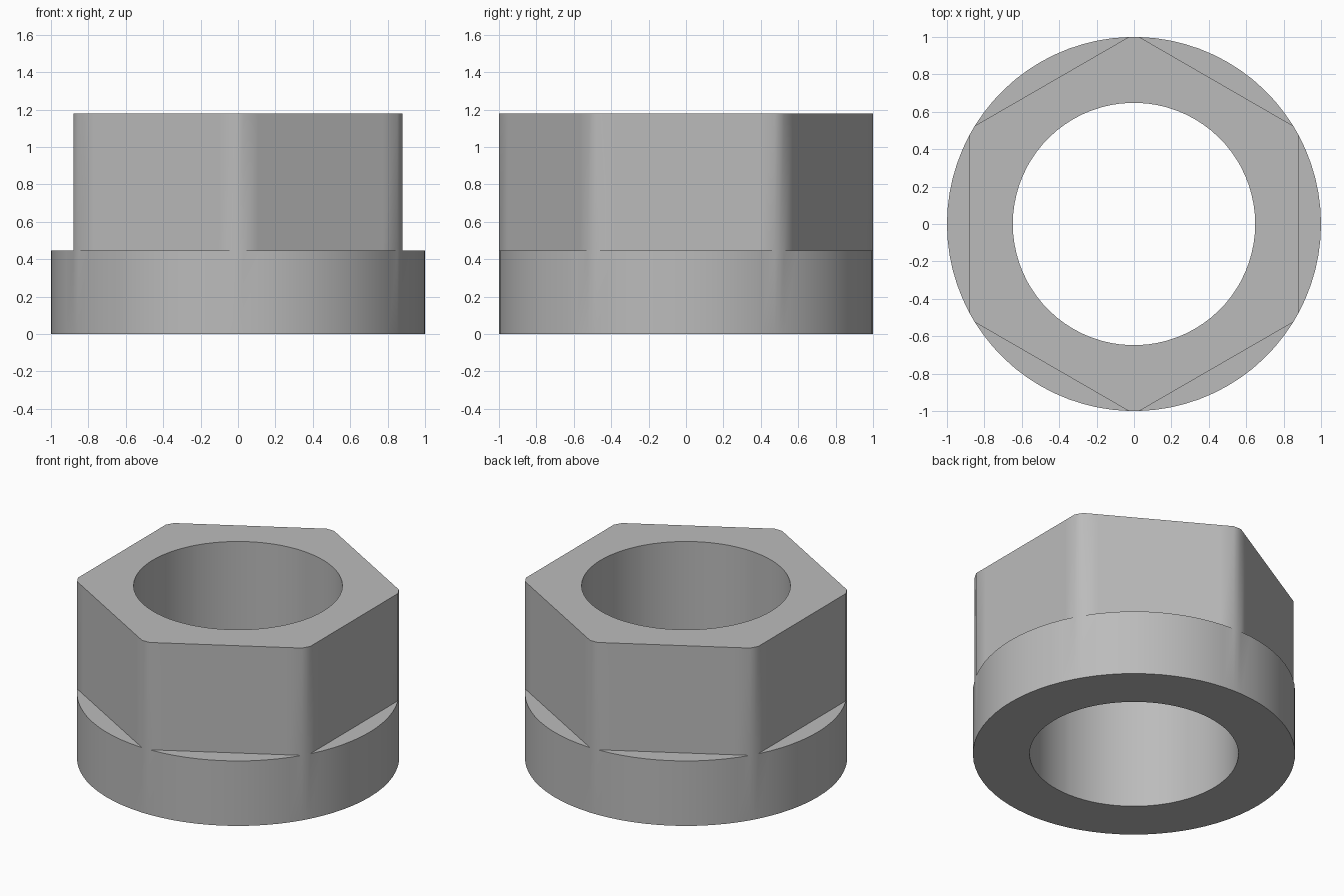
import bpy, bmesh
from math import radians, degrees, acos, cos, sin

default = bpy.data.objects.get("Cube")
if default:
    bpy.data.objects.remove(default, do_unlink=True)

R, FLAT, BORE = 1.0, 0.88, 0.648      # collar radius, hexagon apothem, bore radius
H_COLLAR, H_TOP = 0.445, 1.18
STEPS = 12                            # segments along each flat

# Shared angles: each flat, then the middle of its rounded corner
half = degrees(acos(FLAT / R))
angles = []
for side in range(6):
    angles += [60 * side - half + 2 * half * i / STEPS for i in range(STEPS + 1)]
    angles.append(60 * side + 30)


def circle(radius):
    return lambda a: radius


def hexagon(a):
    # Hexagon with its corners trimmed by the collar circle
    off = (a + 30) % 60 - 30
    return min(R, FLAT / cos(radians(off)))


bm = bmesh.new()


def ring(radius, z):
    return [bm.verts.new((radius(a) * cos(radians(a)), radius(a) * sin(radians(a)), z))
            for a in angles]


# Closed loop of rings: collar, ledge, hexagon, top face, bore, underside
rings = [ring(circle(R), 0), ring(circle(R), H_COLLAR),
         ring(hexagon, H_COLLAR), ring(hexagon, H_TOP),
         ring(circle(BORE), H_TOP), ring(circle(BORE), 0)]
n = len(angles)
for low, high in zip(rings, rings[1:] + rings[:1]):
    for i in range(n):
        j = (i + 1) % n
        bm.faces.new((low[i], low[j], high[j], high[i]))

# The ledge vanishes where the corners meet the collar edge
bmesh.ops.remove_doubles(bm, verts=bm.verts, dist=0.0005)
bmesh.ops.recalc_face_normals(bm, faces=bm.faces)

mesh = bpy.data.meshes.new("hex_nut")
bm.to_mesh(mesh)
bm.free()
nut = bpy.data.objects.new("hex_nut", mesh)
bpy.context.collection.objects.link(nut)

# Plain grey metal
grey = bpy.data.materials.new("grey_metal")
grey.use_nodes = True
colour = (0.5, 0.5, 0.5, 1)
grey.diffuse_color = colour
grey.node_tree.nodes["Principled BSDF"].inputs["Base Color"].default_value = colour
mesh.materials.append(grey)

bpy.ops.object.select_all(action='DESELECT')
nut.select_set(True)
bpy.context.view_layer.objects.active = nut
bpy.ops.object.shade_smooth_by_angle(angle=radians(30))
